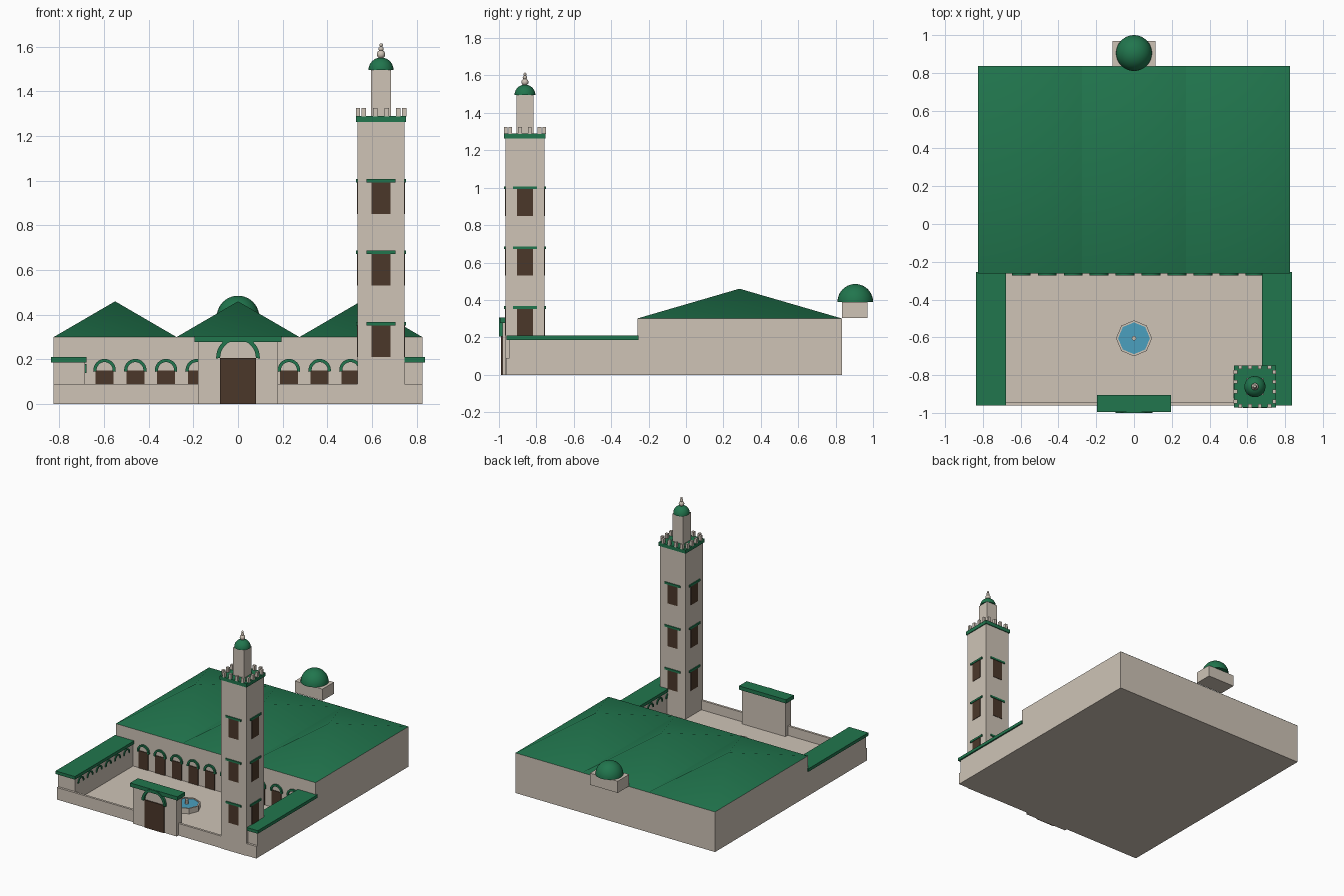
import bpy, bmesh, math
from mathutils import Matrix, Vector

if "Cube" in bpy.data.objects:
    bpy.data.objects.remove(bpy.data.objects["Cube"])


def material(name, rgb):
    m = bpy.data.materials.new(name)
    m.diffuse_color = (*rgb, 1)
    m.use_nodes = True
    m.node_tree.nodes["Principled BSDF"].inputs["Base Color"].default_value = m.diffuse_color
    return m


STONE = material("warm_stone", (0.62, 0.55, 0.47))
GREEN = material("green_tile", (0.015, 0.18, 0.075))
WOOD = material("dark_wood", (0.07, 0.039, 0.023))
WATER = material("pool_water", (0.07, 0.35, 0.52))


def finish(name, bm, mat, smooth=None):
    bmesh.ops.recalc_face_normals(bm, faces=bm.faces)
    me = bpy.data.meshes.new(name)
    bm.to_mesh(me)
    bm.free()
    me.materials.append(mat)
    ob = bpy.data.objects.new(name, me)
    bpy.context.collection.objects.link(ob)
    if smooth:
        bpy.ops.object.select_all(action='DESELECT')
        ob.select_set(True)
        bpy.context.view_layer.objects.active = ob
        bpy.ops.object.shade_smooth_by_angle(angle=math.radians(smooth))
    return ob


def box(name, x0, x1, y0, y1, z0, z1, mat):
    bm = bmesh.new()
    bmesh.ops.create_cube(bm, size=1)
    for v in bm.verts:
        v.co = Vector(((x0 + x1) / 2 + v.co.x * (x1 - x0),
                       (y0 + y1) / 2 + v.co.y * (y1 - y0),
                       (z0 + z1) / 2 + v.co.z * (z1 - z0)))
    return finish(name, bm, mat)


def lathe(name, centre, profile, sides, mat, smooth=None):
    """Revolve (radius, z) points around a vertical axis."""
    bm = bmesh.new()
    verts = [bm.verts.new((r, 0, z)) for r, z in profile]
    edges = [bm.edges.new(p) for p in zip(verts, verts[1:])]
    bmesh.ops.spin(bm, geom=verts + edges, cent=(0, 0, 0), axis=(0, 0, 1),
                   angle=2 * math.pi, steps=sides)
    bmesh.ops.remove_doubles(bm, verts=bm.verts, dist=1e-5)
    bmesh.ops.translate(bm, verts=bm.verts, vec=(*centre, 0))
    return finish(name, bm, mat, smooth)


def dome(name, centre, z, r, h):
    prof = [(0, z)] + [(r * math.cos(a), z + h * math.sin(a))
                       for a in (math.pi / 2 * i / 10 for i in range(10))] + [(0, z + h)]
    return lathe(name, centre, prof, 32, GREEN, 30)


def arch_ring(name, place, turn, outer, inner, depth, dip=0.15):
    """Arch band facing -y before turning; its back lies on the wall at place."""
    bm = bmesh.new()
    rows = []
    for i in range(17):
        a = -dip + (math.pi + 2 * dip) * i / 16
        c, s = math.cos(a), math.sin(a)
        rows.append([bm.verts.new((r * c, y, r * s)) for r, y in
                     ((inner, 0), (outer, 0), (outer, -depth), (inner, -depth))])
    for a, b in zip(rows, rows[1:]):
        for k in range(4):
            bm.faces.new((a[k], a[(k + 1) % 4], b[(k + 1) % 4], b[k]))
    bm.faces.new(rows[0])
    bm.faces.new(rows[-1])
    bm.transform(Matrix.Translation(place) @ Matrix.Rotation(turn, 4, 'Z'))
    return finish(name, bm, GREEN, 30)


# Courtyard floor and low front wall
box("courtyard_floor", -0.82, 0.82, -0.95, -0.26, 0, 0.02, STONE)
box("front_wall", -0.825, 0.825, -0.962, -0.945, 0, 0.09, STONE)

# Prayer hall with three pyramid roofs
box("prayer_hall", -0.825, 0.825, -0.26, 0.835, 0, 0.30, STONE)
for n, cx in enumerate((-0.55, 0, 0.55)):
    bm = bmesh.new()
    base = [bm.verts.new(p) for p in ((cx - 0.275, -0.263, 0.30), (cx + 0.275, -0.263, 0.30),
                                      (cx + 0.275, 0.836, 0.30), (cx - 0.275, 0.836, 0.30))]
    apex = bm.verts.new((cx, 0.286, 0.46))
    bm.faces.new(base)
    for k in range(4):
        bm.faces.new((base[k], base[(k + 1) % 4], apex))
    finish(f"hall_roof_{n}", bm, GREEN, 40)

# Row of arched doors along the hall front
for n in range(10):
    x = -0.597 + 0.1375 * n
    box(f"hall_door_{n}", x - 0.04, x + 0.04, -0.265, -0.258, 0.02, 0.15, WOOD)
    arch_ring(f"hall_arch_{n}", (x, -0.259, 0.152), 0, 0.05, 0.036, 0.013)

# Side galleries
for side, s in (("left", -1), ("right", 1)):
    xs = sorted((s * 0.685, s * 0.825))
    box(f"{side}_gallery", *xs, -0.945, -0.26, 0, 0.187, STONE)
    xs = sorted((s * 0.677, s * 0.836))
    box(f"{side}_gallery_roof", *xs, -0.96, -0.254, 0.187, 0.21, GREEN)
    for n in range(6):
        arch_ring(f"{side}_gallery_arch_{n}", (s * 0.686, -0.88 + 0.108 * n, 0.145),
                  -s * math.pi / 2, 0.035, 0.025, 0.008)

# Entrance gate
box("gate_block", -0.18, 0.18, -0.982, -0.918, 0, 0.277, STONE)
box("gate_roof", -0.195, 0.195, -0.995, -0.904, 0.277, 0.305, GREEN)
box("gate_door", -0.08, 0.08, -0.989, -0.98, 0, 0.207, WOOD)
arch_ring("gate_arch", (0, -0.98, 0.207), 0, 0.098, 0.08, 0.02, 0.02)

# Fountain
lathe("fountain_basin", (0, -0.605),
      [(0, 0), (0.095, 0), (0.095, 0.06), (0.084, 0.06), (0.084, 0.045), (0, 0.045)], 8, STONE)
lathe("fountain_water", (0, -0.605), [(0, 0.046), (0.084, 0.046), (0.084, 0.054), (0, 0.054)], 8, WATER)
lathe("fountain_spout", (0, -0.605), [(0, 0.05), (0.012, 0.05), (0.012, 0.085), (0, 0.085)], 12, STONE, 30)

# Rear niche with dome
box("niche_block", -0.114, 0.114, 0.834, 0.97, 0.303, 0.39, STONE)
dome("niche_dome", (0, 0.905), 0.39, 0.095, 0.095)

# Tower shaft, cornice and lantern
TX, TY, H = 0.64, -0.861, 0.105
box("tower_shaft", TX - H, TX + H, TY - H, TY + H, 0, 1.262, STONE)
box("tower_cornice", TX - 0.111, TX + 0.111, TY - 0.111, TY + 0.111, 1.262, 1.29, GREEN)
box("tower_lantern", TX - 0.045, TX + 0.045, TY - 0.045, TY + 0.045, 1.29, 1.495, STONE)
dome("tower_dome", (TX, TY), 1.495, 0.056, 0.056)


def on_side(name, k, u0, u1, d0, d1, z0, z1, mat):
    """Box on tower side k: u runs along the side, d is distance from the axis."""
    ob = box(name, u0, u1, -d1, -d0, z0, z1, mat)
    ob.data.transform(Matrix.Translation((TX, TY, 0)) @ Matrix.Rotation(k * math.pi / 2, 4, 'Z'))


# Windows, lintels and battlements on all four sides
for k in range(4):
    for n, z in enumerate((0.21, 0.53, 0.85)):
        on_side(f"tower_window_{k}_{n}", k, -0.042, 0.042, 0.1, 0.108, z, z + 0.142, WOOD)
        on_side(f"tower_lintel_{k}_{n}", k, -0.064, 0.064, 0.1, 0.112, z + 0.142, z + 0.157, GREEN)
    for n in range(4):
        u = -0.078 + 0.052 * n
        on_side(f"battlement_{k}_{n}", k, u - 0.01, u + 0.01, 0.093, 0.113, 1.288, 1.325, STONE)

# Finial of three stacked balls
for n, (z, r) in enumerate(((1.565, 0.019), (1.59, 0.012), (1.607, 0.008))):
    prof = [(r * math.sin(math.pi * i / 10), z - r * math.cos(math.pi * i / 10)) for i in range(11)]
    prof[0], prof[-1] = (0, z - r), (0, z + r)
    lathe(f"finial_ball_{n}", (TX, TY), prof, 16, STONE, 40)
